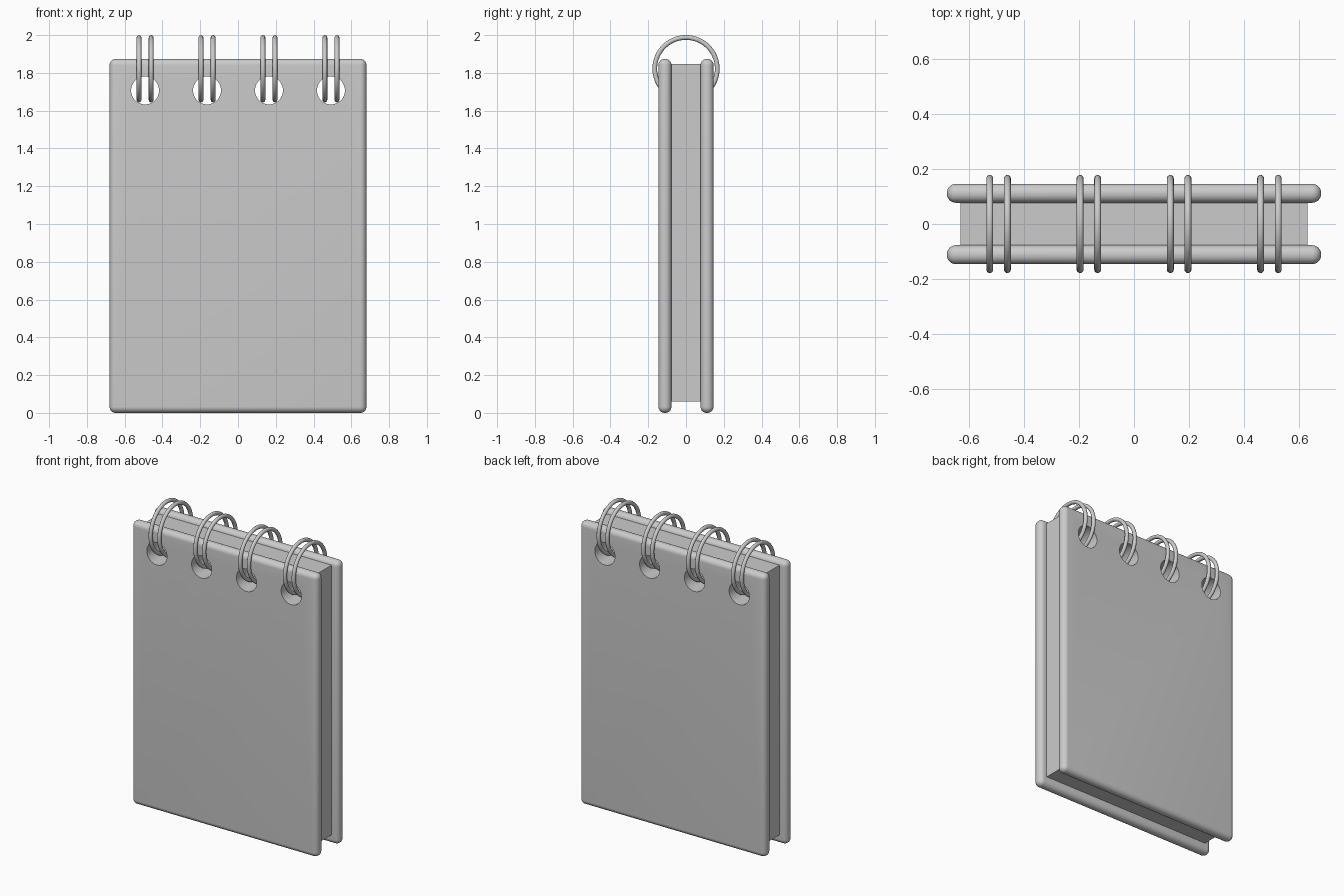
import bpy
from math import radians

if "Cube" in bpy.data.objects:
    bpy.data.objects.remove(bpy.data.objects["Cube"])

HOLE_X = [-0.492, -0.164, 0.164, 0.492]
HOLE_Z, HOLE_R = 1.707, 0.074


def activate(ob):
    bpy.ops.object.select_all(action='DESELECT')
    ob.select_set(True)
    bpy.context.view_layer.objects.active = ob


def box(name, x, y0, y1, z0, z1):
    bpy.ops.mesh.primitive_cube_add(size=1, location=(0, (y0 + y1) / 2, (z0 + z1) / 2))
    ob = bpy.context.object
    ob.name = name
    ob.scale = (2 * x, y1 - y0, z1 - z0)
    bpy.ops.object.transform_apply(location=False, rotation=False, scale=True)
    return ob


def punch(ob):
    # bore the four binding holes straight through along y
    for x in HOLE_X:
        bpy.ops.mesh.primitive_cylinder_add(vertices=48, radius=HOLE_R, depth=1,
                                            location=(x, 0, HOLE_Z), rotation=(radians(90), 0, 0))
        cutter = bpy.context.object
        cutter.hide_render = True
        activate(ob)
        mod = ob.modifiers.new("hole", 'BOOLEAN')
        mod.operation = 'DIFFERENCE'
        mod.solver = 'EXACT'
        mod.object = cutter
        bpy.ops.object.modifier_apply(modifier=mod.name)
        bpy.data.objects.remove(cutter)
    bpy.ops.object.shade_smooth_by_angle(angle=radians(30))


# Rounded front and back covers
for name, y0, y1 in (("front_cover", -0.146, -0.077), ("back_cover", 0.077, 0.146)):
    cover = box(name, 0.68, y0, y1, 0, 1.874)
    activate(cover)
    bev = cover.modifiers.new("round", 'BEVEL')
    bev.width = 0.033
    bev.segments = 8
    bpy.ops.object.modifier_apply(modifier=bev.name)
    punch(cover)

# Page block between the covers
punch(box("pages", 0.631, -0.077, 0.077, 0.061, 1.847))

# Double wire rings, one pair per hole
for i, x in enumerate(HOLE_X):
    for side, dx in (("left", -0.032), ("right", 0.032)):
        bpy.ops.mesh.primitive_torus_add(major_radius=0.1655, minor_radius=0.0125,
                                         major_segments=64, minor_segments=16,
                                         location=(x + dx, 0, 1.822),
                                         rotation=(0, radians(90), 0))
        ring = bpy.context.object
        ring.name = f"ring_{i + 1}_{side}"
        bpy.ops.object.shade_smooth()
